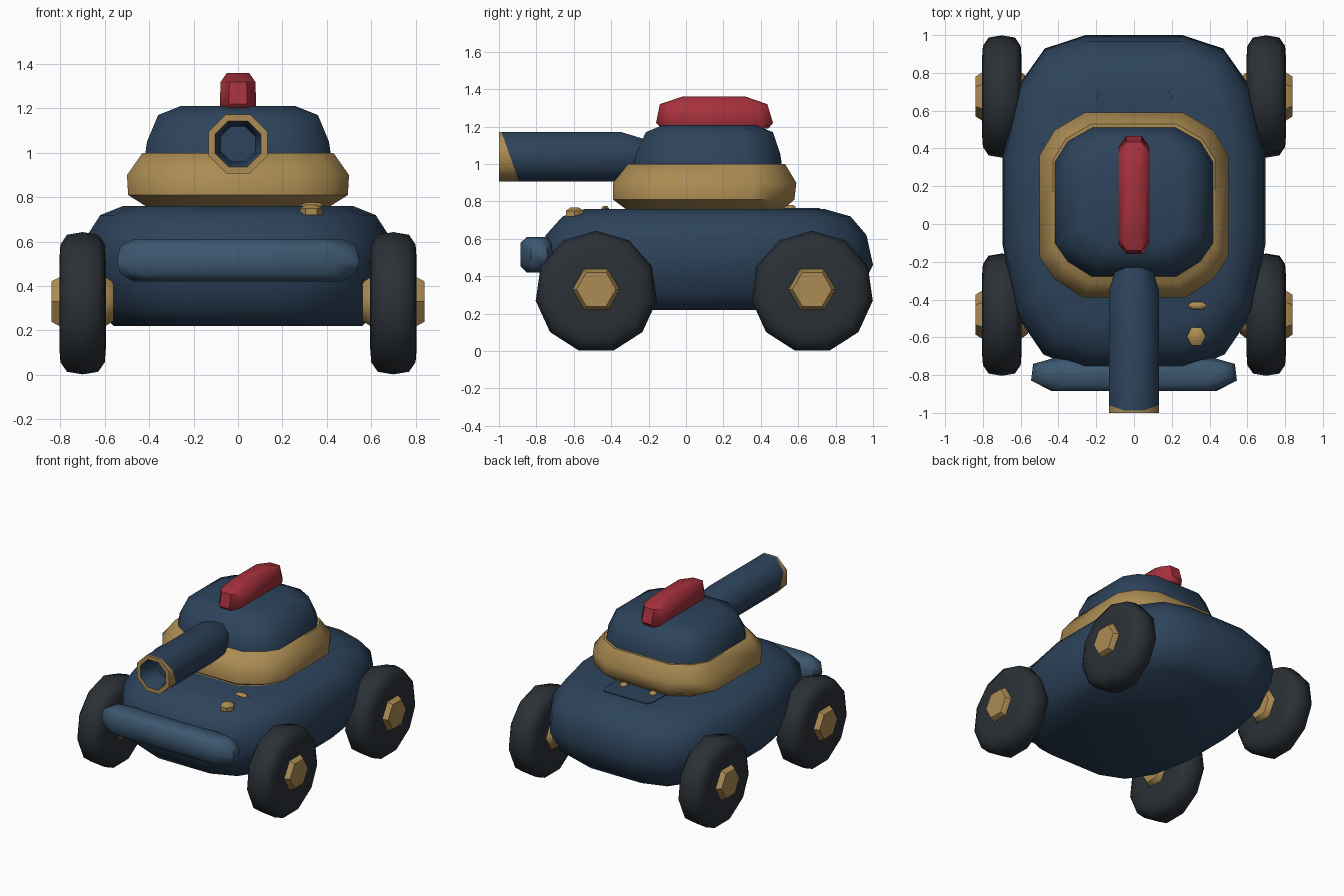
import bpy, bmesh
from math import sin, cos, pi, radians

if "Cube" in bpy.data.objects:
    bpy.data.objects.remove(bpy.data.objects["Cube"])


def material(name, rgb):
    m = bpy.data.materials.new(name)
    m.diffuse_color = (*rgb, 1)
    m.use_nodes = True
    m.node_tree.nodes["Principled BSDF"].inputs["Base Color"].default_value = m.diffuse_color
    return m


NAVY = material("navy", (0.026, 0.056, 0.105))
STEEL = material("steel_blue", (0.045, 0.095, 0.16))
GOLD = material("gold", (0.41, 0.26, 0.085))
RED = material("red", (0.38, 0.03, 0.045))
RUBBER = material("rubber", (0.024, 0.030, 0.037))


def skin(name, rings, mat, trim=None, trim_bands=(), angle=50):
    """Bridge a list of equal-sized point rings and cap both ends."""
    bm = bmesh.new()
    loops = [[bm.verts.new(p) for p in ring] for ring in rings]
    n = len(loops[0])
    for k, (a, b) in enumerate(zip(loops, loops[1:])):
        for i in range(n):
            j = (i + 1) % n
            f = bm.faces.new((a[i], a[j], b[j], b[i]))
            f.material_index = 1 if k in trim_bands else 0
    bm.faces.new(loops[0])
    bm.faces.new(loops[-1])
    bmesh.ops.recalc_face_normals(bm, faces=bm.faces)
    me = bpy.data.meshes.new(name)
    bm.to_mesh(me)
    bm.free()
    ob = bpy.data.objects.new(name, me)
    bpy.context.collection.objects.link(ob)
    me.materials.append(mat)
    if trim:
        me.materials.append(trim)
    bpy.ops.object.select_all(action='DESELECT')
    ob.select_set(True)
    bpy.context.view_layer.objects.active = ob
    bpy.ops.object.shade_smooth_by_angle(angle=radians(angle))
    return ob


def mirrored(half):
    """Close a right-hand half outline with its mirror image."""
    return half + [(-x, y) for x, y in reversed(half)]


def stack(name, outline, levels, mat, x=0, angle=50):
    """Loft a unit outline through levels of (z, half_width, y_front, y_back)."""
    rings = [[(x + u * w, (y0 + y1) / 2 + v * (y1 - y0) / 2, z) for u, v in outline]
             for z, w, y0, y1 in levels]
    return skin(name, rings, mat, angle=angle)


def circle(r, n, start):
    return [(r * cos(start + 2 * pi * i / n), r * sin(start + 2 * pi * i / n))
            for i in range(n)]


# Unit plan outlines
HULL = mirrored([(0.37, 1), (0.68, 0.92), (0.88, 0.70), (1, 0.28),
                 (1, -0.25), (0.90, -0.66), (0.69, -0.90), (0.38, -1)])
TURRET = mirrored([(0.52, 1), (0.84, 0.81), (1, 0.54),
                   (1, -0.56), (0.84, -0.80), (0.54, -1)])
BAR = mirrored([(0.78, 1), (0.98, 0.65), (1, -0.35), (0.80, -1)])
GEM = circle(1, 6, 0)

# Hull
stack("hull", HULL, [(0.22, 0.56, -0.63, 0.82), (0.30, 0.635, -0.72, 0.92),
                     (0.46, 0.695, -0.78, 1.0), (0.62, 0.685, -0.75, 0.965),
                     (0.72, 0.62, -0.66, 0.88), (0.76, 0.52, -0.54, 0.74)],
      NAVY, angle=60)

# Front bumper
stack("front_bumper", BAR, [(0.42, 0.47, -0.85, -0.74), (0.455, 0.53, -0.885, -0.72),
                            (0.51, 0.545, -0.885, -0.71), (0.58, 0.53, -0.885, -0.72),
                            (0.61, 0.47, -0.85, -0.74)], STEEL, angle=60)

# Turret collar, turret and top crest
stack("turret_collar", TURRET, [(0.75, 0.40, -0.31, 0.51), (0.81, 0.495, -0.39, 0.58),
                                (0.90, 0.50, -0.39, 0.59), (1.0, 0.43, -0.31, 0.53)], GOLD)
stack("turret", TURRET, [(0.98, 0.42, -0.28, 0.515), (1.05, 0.41, -0.27, 0.505),
                         (1.17, 0.36, -0.215, 0.465), (1.21, 0.26, -0.12, 0.37)], NAVY)
stack("turret_crest", mirrored([(0.5, 1), (1, 0.82), (1, -0.82), (0.5, -1)]),
      [(1.19, 0.075, -0.13, 0.44), (1.22, 0.082, -0.16, 0.465), (1.32, 0.078, -0.14, 0.435),
       (1.36, 0.05, -0.02, 0.32)], RED)

# Hollow gun barrel with a gold muzzle band
BARREL_Z = 1.04
profile = [(0.10, -0.22), (0.143, -0.35), (0.143, -0.94), (0.143, -1.0),
           (0.112, -1.0), (0.094, -0.96), (0.085, -0.84)]
rings = [[(x, y - (0.35 * z if k == 2 else 0), BARREL_Z + z)
          for x, z in circle(r, 8, pi / 8)] for k, (r, y) in enumerate(profile)]
skin("gun_barrel", rings, NAVY, GOLD, (2, 3))

# Wheels: rounded tyre plus hub that shows on both faces
TYRE = [(0.20, -0.105), (0.27, -0.10), (0.315, -0.07), (0.327, 0),
        (0.315, 0.07), (0.27, 0.10), (0.20, 0.105)]
HUB = [(0.10, -0.14), (0.13, -0.10), (0.13, 0.10), (0.105, 0.14)]
for side, sx in (("left", -1), ("right", 1)):
    for end, wy in (("front", -0.48), ("rear", 0.675)):
        for part, prof, n, start, wz, mat in (
                ("tyre", TYRE, 11, pi / 2, 0.316, RUBBER),
                ("hub", HUB, 6, pi, 0.33, GOLD)):
            rings = [[(sx * (0.70 + t), wy + a, wz + b) for a, b in circle(r, n, start)]
                     for r, t in prof]
            skin(f"{end}_{side}_{part}", rings, mat)

# Rear deck hatch and its two hinges
stack("rear_hatch", mirrored([(0.9, 1), (1, 0.6), (1, -1)]),
      [(0.70, 0.205, 0.45, 0.725), (0.765, 0.20, 0.45, 0.715)], NAVY)
for side, sx in (("left", -1), ("right", 1)):
    stack(f"{side}_hatch_hinge", GEM, [(0.75, 0.03, 0.53, 0.59), (0.77, 0.03, 0.53, 0.59),
                                       (0.782, 0.015, 0.545, 0.575)], GOLD, x=0.12 * sx)

# Gold fittings on the front deck
stack("deck_stud", GEM, [(0.72, 0.05, -0.65, -0.54), (0.75, 0.05, -0.65, -0.54),
                         (0.768, 0.025, -0.62, -0.57)], GOLD, x=0.33)
stack("deck_latch", GEM, [(0.74, 0.055, -0.455, -0.41), (0.765, 0.055, -0.455, -0.41),
                          (0.776, 0.03, -0.445, -0.42)], GOLD, x=0.335)
